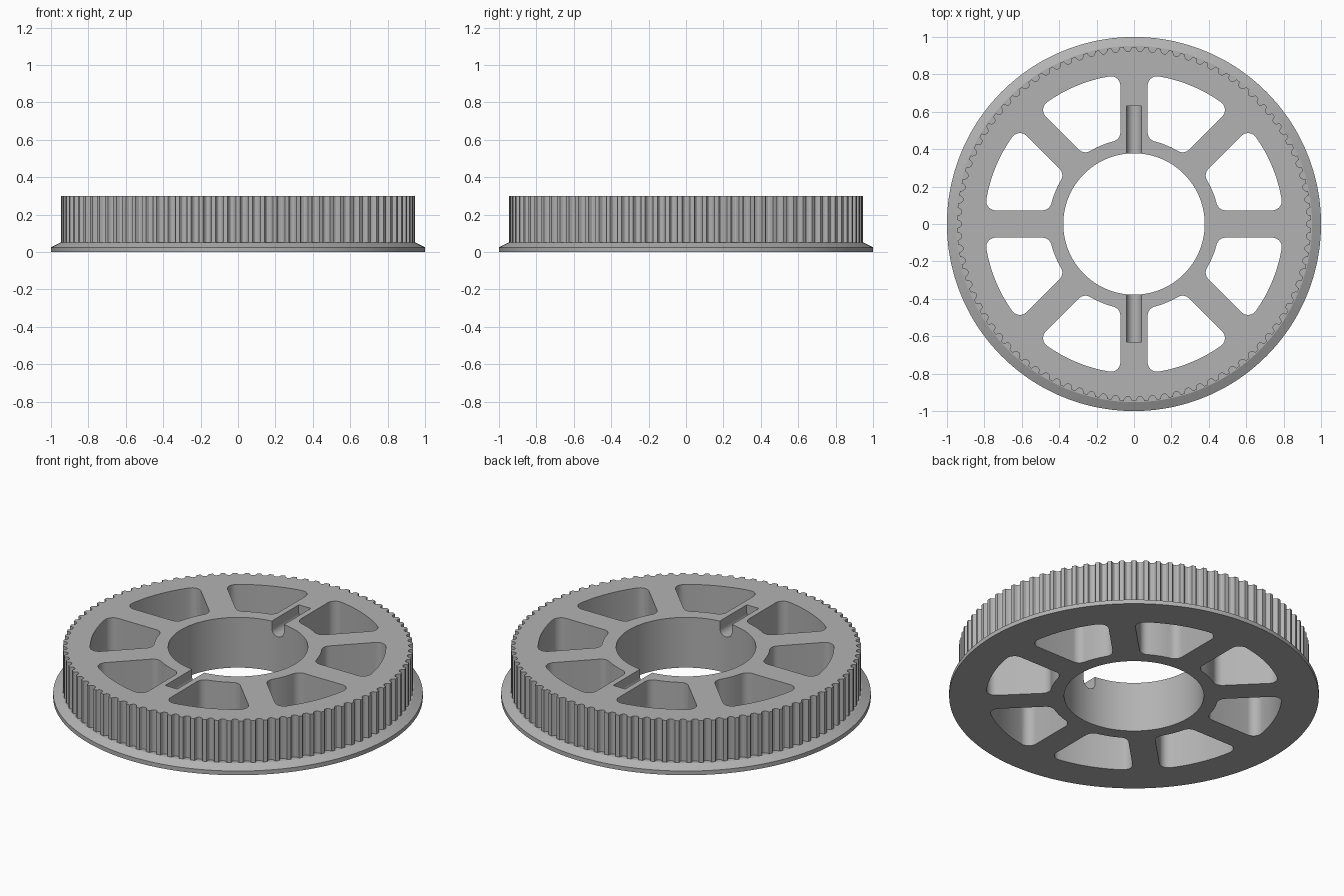
import bpy, bmesh, math
from math import sin, cos, pi, radians, atan2, sqrt

cube = bpy.data.objects.get("Cube")
if cube:
    bpy.data.objects.remove(cube, do_unlink=True)

TEETH, HEIGHT = 90, 0.30
FLANGE_EDGE, FLANGE_TOP = 0.025, 0.05
TIP, DEPTH = 0.947, 0.024

grey = bpy.data.materials.new("plain_grey")
grey.use_nodes = True
grey.diffuse_color = (0.45, 0.45, 0.45, 1)
grey.node_tree.nodes["Principled BSDF"].inputs["Base Color"].default_value = grey.diffuse_color


def polar(r, a):
    return (r * cos(a), r * sin(a))


def loft(name, loops):
    """Solid skinned through closed loops of equal length, capped at both ends."""
    bm = bmesh.new()
    rings = [[bm.verts.new(p) for p in loop] for loop in loops]
    n = len(rings[0])
    for low, high in zip(rings, rings[1:]):
        for i in range(n):
            j = (i + 1) % n
            bm.faces.new((low[i], low[j], high[j], high[i]))
    bm.faces.new(rings[0][::-1])
    bm.faces.new(rings[-1])
    bmesh.ops.recalc_face_normals(bm, faces=bm.faces)
    mesh = bpy.data.meshes.new(name)
    bm.to_mesh(mesh)
    bm.free()
    obj = bpy.data.objects.new(name, mesh)
    bpy.context.collection.objects.link(obj)
    mesh.materials.append(grey)
    return obj


def at_height(points, z):
    return [(x, y, z) for x, y in points]


def prism(name, points, z0, z1):
    return loft(name, [at_height(points, z0), at_height(points, z1)])


def arc(center, r, a0, a1, n):
    return [(center[0] + r * cos(a0 + (a1 - a0) * i / n),
             center[1] + r * sin(a0 + (a1 - a0) * i / n)) for i in range(n + 1)]


# Toothed wheel with a chamfered flange at its foot
groove = [(-0.33, 0), (-0.28, 0.4), (-0.2, 0.78), (-0.1, 0.96),
          (0.1, 0.96), (0.2, 0.78), (0.28, 0.4), (0.33, 0)]
angles, radii = [], []
for t in range(TEETH):
    for offset, cut in groove:
        angles.append((t + offset) * 2 * pi / TEETH)
        radii.append(TIP - DEPTH * cut)
disc = [polar(1, a) for a in angles]
collar = [polar(0.952, a) for a in angles]
toothed = [polar(r, a) for r, a in zip(radii, angles)]
wheel = loft("toothed_pulley", [
    at_height(disc, 0), at_height(disc, FLANGE_EDGE), at_height(collar, FLANGE_TOP),
    at_height(toothed, FLANGE_TOP), at_height(toothed, HEIGHT)])

# Central bore
cutters = [prism("bore_cutter", arc((0, 0), 0.378, 0, 2 * pi, 128)[:-1], -0.1, 0.5)]

# Eight rounded windows between the spokes
inner, outer, half_spoke, fillet = 0.455, 0.80, 0.073, 0.05
side = half_spoke + fillet
c_in = (sqrt((inner + fillet) ** 2 - side ** 2), side)
c_out = (sqrt((outer - fillet) ** 2 - side ** 2), side)
a_in, a_out = atan2(c_in[1], c_in[0]), atan2(c_out[1], c_out[0])
middle = pi / 8
half = (arc((0, 0), inner, middle, a_in, 5)[:-1]
        + arc(c_in, fillet, a_in + pi, 1.5 * pi, 8)
        + arc(c_out, fillet, -pi / 2, a_out, 8)
        + arc((0, 0), outer, a_out, middle, 10)[1:])
mirrored = [polar(math.hypot(x, y), 2 * middle - atan2(y, x)) for x, y in half[-2:0:-1]]
window = half + mirrored
for k in range(8):
    turn = k * pi / 4
    points = [polar(math.hypot(x, y), atan2(y, x) + turn) for x, y in window]
    cutters.append(prism("window_cutter", points, -0.1, 0.5))

# Two round-bottomed slots in the top of the front and back spokes
slot = arc((0, 0.255), 0.04, pi, 2 * pi, 16) + [(0.04, 0.5), (-0.04, 0.5)]
for y0, y1 in ((0.2, 0.63), (-0.63, -0.2)):
    cutters.append(loft("slot_cutter", [[(x, y, z) for x, z in slot] for y in (y0, y1)]))

# Cut the openings
bpy.ops.object.select_all(action='DESELECT')
bpy.context.view_layer.objects.active = wheel
wheel.select_set(True)
for cutter in cutters:
    cutter.hide_render = True
    mod = wheel.modifiers.new("opening", 'BOOLEAN')
    mod.operation, mod.solver, mod.object = 'DIFFERENCE', 'EXACT', cutter
    bpy.ops.object.modifier_apply(modifier=mod.name)
    bpy.data.objects.remove(cutter, do_unlink=True)

bpy.ops.object.shade_smooth_by_angle(angle=radians(25))
